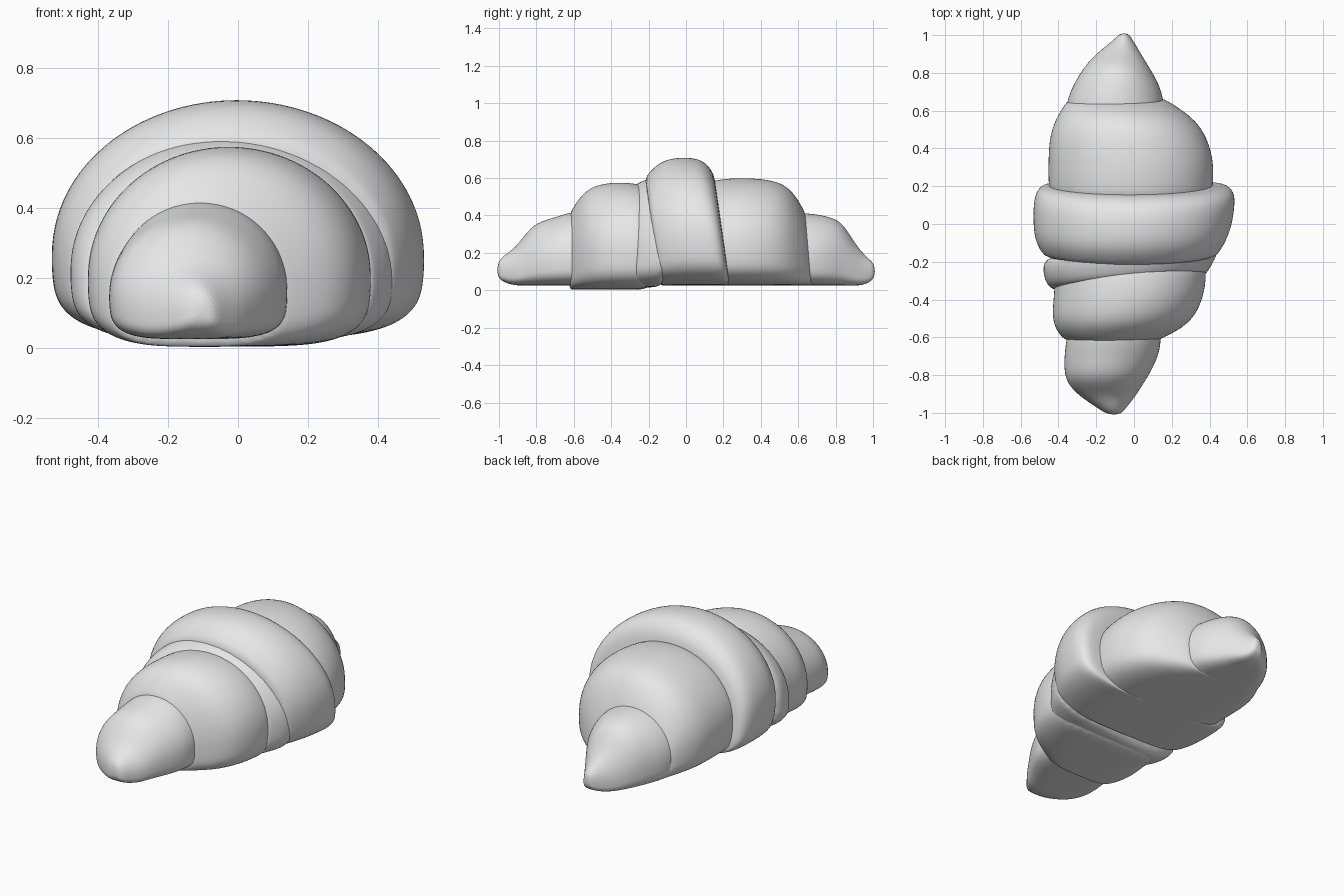
import bpy
import bmesh
from math import cos, sin, tau, copysign

if "Cube" in bpy.data.objects:
    bpy.data.objects.remove(bpy.data.objects["Cube"], do_unlink=True)

SIDES = 32
WAIST = 0.36       # widest point of a section, as a share of its height
SQUARENESS = 0.55  # below one flattens the underside

# One plain colour for the whole pastry
dough = bpy.data.materials.new("plain grey dough")
dough.use_nodes = True
grey = (0.8, 0.8, 0.8, 1)
dough.diffuse_color = grey
dough.node_tree.nodes["Principled BSDF"].inputs["Base Color"].default_value = grey


def section(bm, station, base, lean, skew):
    """Add one dome-shaped ring with a nearly flat underside."""
    y, left, right, top = station[:4]
    bottom = station[4] if len(station) > 4 else base
    middle, half = (left + right) / 2, (right - left) / 2
    height = top - bottom
    waist = bottom + WAIST * height
    ring = []
    for i in range(SIDES):
        c, s = cos(tau * i / SIDES), sin(tau * i / SIDES)
        if s >= 0:
            x, z = middle + half * c, waist + (top - waist) * s
        else:
            x = middle + half * copysign(abs(c) ** SQUARENESS, c)
            z = waist - (waist - bottom) * abs(s) ** SQUARENESS
        shift = lean * ((z - bottom) / height - 0.5) + skew * x
        ring.append(bm.verts.new((x, y + shift, z)))
    return ring


def make_roll(name, stations, base=0.025, lean=0, skew=0):
    """Loft a roll of dough through its stations (y, left, right, top)."""
    bm = bmesh.new()
    rings = [section(bm, st, base, lean, skew) for st in stations]
    for a, b in zip(rings, rings[1:]):
        for i in range(SIDES):
            j = (i + 1) % SIDES
            bm.faces.new((a[i], a[j], b[j], b[i]))
    bm.faces.new(rings[0])
    bm.faces.new(rings[-1])
    bmesh.ops.recalc_face_normals(bm, faces=bm.faces)
    for face in bm.faces:
        face.smooth = True
    mesh = bpy.data.meshes.new(name)
    bm.to_mesh(mesh)
    bm.free()
    mesh.materials.append(dough)
    roll = bpy.data.objects.new(name, mesh)
    bpy.context.collection.objects.link(roll)
    soften = roll.modifiers.new("soften", "SUBSURF")
    soften.levels = soften.render_levels = 2
    return roll


# Small pointed end at the front
make_roll("front_tip", [
    (-1.01, -0.14, -0.07, 0.15, 0.07),
    (-0.97, -0.20, -0.04, 0.19, 0.04),
    (-0.91, -0.29, 0.01, 0.23),
    (-0.86, -0.34, 0.04, 0.30),
    (-0.80, -0.37, 0.08, 0.365),
    (-0.70, -0.37, 0.13, 0.39),
    (-0.62, -0.36, 0.145, 0.42),
    (-0.50, -0.34, 0.14, 0.43)])

# Front shoulder
make_roll("front_roll", [
    (-0.63, -0.33, 0.10, 0.40),
    (-0.605, -0.38, 0.15, 0.44),
    (-0.55, -0.42, 0.26, 0.525),
    (-0.48, -0.435, 0.33, 0.565),
    (-0.38, -0.425, 0.37, 0.58),
    (-0.28, -0.42, 0.385, 0.575),
    (-0.15, -0.41, 0.38, 0.55)], base=0.003)

# Narrow fold tucked against the middle
make_roll("front_fold", [
    (-0.31, -0.40, 0.37, 0.54),
    (-0.285, -0.45, 0.39, 0.57),
    (-0.24, -0.475, 0.42, 0.59),
    (-0.18, -0.485, 0.45, 0.61),
    (-0.10, -0.47, 0.45, 0.60)], base=0.015, lean=0.04, skew=0.1)

# Broad raised wrap over the middle
make_roll("middle_wrap", [
    (-0.19, -0.46, 0.42, 0.58),
    (-0.165, -0.49, 0.45, 0.625),
    (-0.10, -0.525, 0.49, 0.69),
    (-0.02, -0.535, 0.52, 0.712),
    (0.08, -0.535, 0.535, 0.712),
    (0.14, -0.525, 0.535, 0.69),
    (0.185, -0.50, 0.51, 0.635),
    (0.20, -0.43, 0.42, 0.57)], lean=-0.08)

# Back shoulder
make_roll("back_roll", [
    (0.08, -0.44, 0.41, 0.57),
    (0.20, -0.455, 0.42, 0.597),
    (0.32, -0.455, 0.425, 0.604),
    (0.45, -0.45, 0.39, 0.595),
    (0.54, -0.42, 0.33, 0.57),
    (0.60, -0.385, 0.25, 0.51),
    (0.645, -0.355, 0.18, 0.43),
    (0.67, -0.31, 0.12, 0.37)], lean=-0.03)

# Small pointed end at the back
make_roll("back_tip", [
    (0.50, -0.36, 0.16, 0.42),
    (0.64, -0.365, 0.165, 0.415),
    (0.75, -0.315, 0.13, 0.40),
    (0.83, -0.265, 0.08, 0.37),
    (0.88, -0.22, 0.05, 0.29),
    (0.93, -0.165, 0.02, 0.215),
    (0.98, -0.10, -0.01, 0.165, 0.04),
    (1.01, -0.075, -0.03, 0.14, 0.07)])
